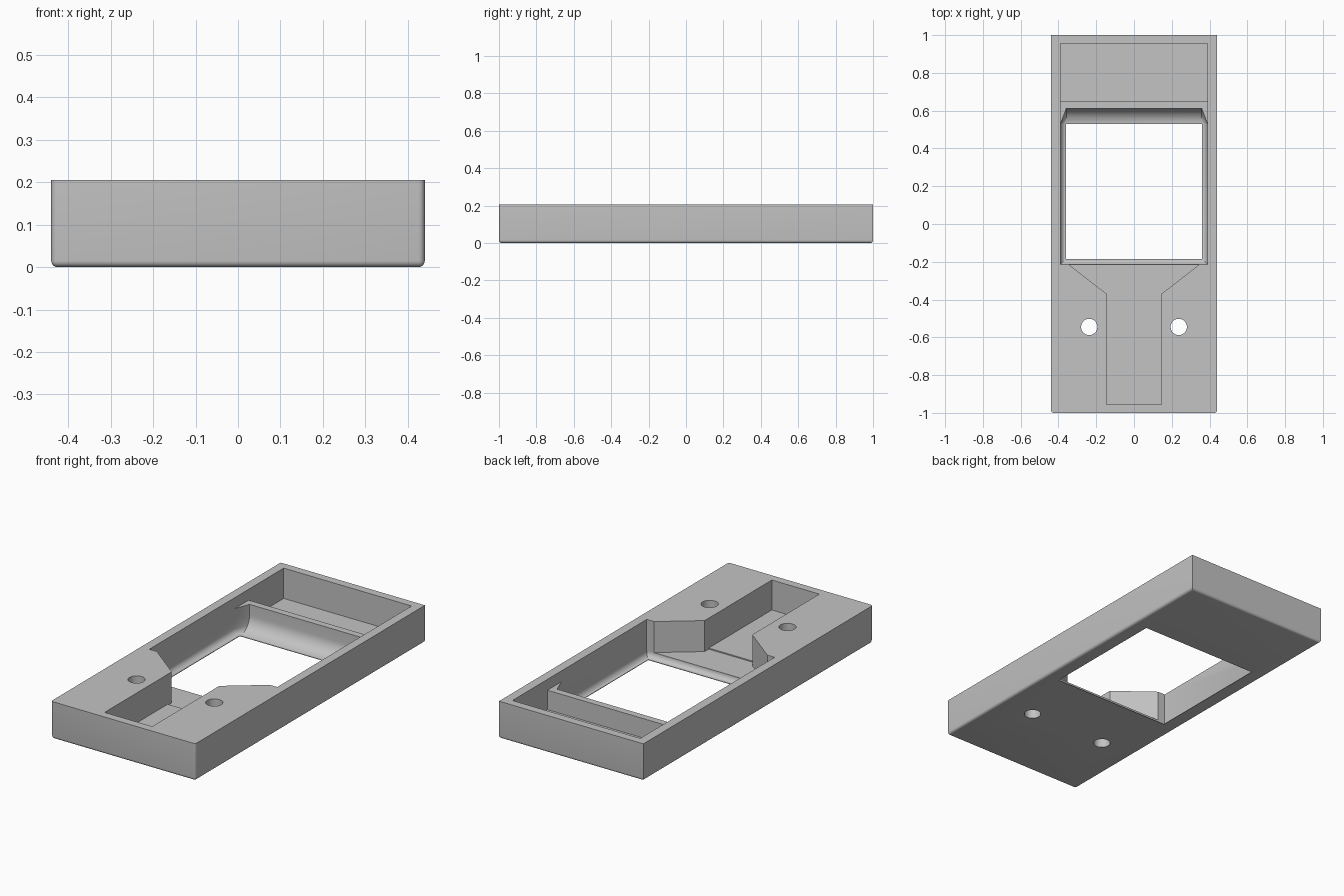
import bpy, bmesh, math
from mathutils import Matrix

if "Cube" in bpy.data.objects:
    bpy.data.objects.remove(bpy.data.objects["Cube"], do_unlink=True)

TOP = 0.205
ABOVE = 0.3

grey = bpy.data.materials.new("plain_grey")
grey.use_nodes = True
grey.diffuse_color = (0.55, 0.55, 0.55, 1)
grey.node_tree.nodes["Principled BSDF"].inputs["Base Color"].default_value = (0.55, 0.55, 0.55, 1)


def add_object(name, bm):
    bmesh.ops.recalc_face_normals(bm, faces=bm.faces)
    mesh = bpy.data.meshes.new(name)
    bm.to_mesh(mesh)
    bm.free()
    mesh.materials.append(grey)
    obj = bpy.data.objects.new(name, mesh)
    bpy.context.collection.objects.link(obj)
    return obj


def loft(name, sections):
    """Closed solid through rings of equal point count; each section is (z, outline)."""
    bm = bmesh.new()
    rings = [[bm.verts.new((x, y, z)) for x, y in outline] for z, outline in sections]
    n = len(rings[0])
    for low, high in zip(rings, rings[1:]):
        for i in range(n):
            j = (i + 1) % n
            bm.faces.new((low[i], low[j], high[j], high[i]))
    bm.faces.new(rings[0][::-1])
    bm.faces.new(rings[-1])
    return add_object(name, bm)


def mirrored(right_side):
    """Full outline from the points on the +x side."""
    return right_side + [(-x, y) for x, y in reversed(right_side)]


def prism(name, right_side, z0, z1=ABOVE):
    outline = mirrored(right_side)
    return loft(name, [(z0, outline), (z1, outline)])


# Body: a long block with rounded bottom edges and rounded front corners
bm = bmesh.new()
bmesh.ops.create_cube(bm, size=1, matrix=Matrix.Translation((0, 0, TOP / 2))
                      @ Matrix.Diagonal((0.88, 2, TOP, 1)))
round_edges = []
for e in bm.edges:
    a, b = (v.co for v in e.verts)
    at_bottom = max(a.z, b.z) < 0.01
    front_corner = abs(a.z - b.z) > 0.1 and a.y < 0
    if at_bottom or front_corner:
        round_edges.append(e)
bmesh.ops.bevel(bm, geom=round_edges, offset=0.015, segments=5, profile=0.5, affect='EDGES')
body = add_object("housing_body", bm)

# Window opening: walls that curve inward at the bottom, most strongly at the back
LIP = 0.003


def window_outline(z):
    def inset(r):
        h = min(max(z - LIP, 0), r)
        return r - math.sqrt(r * r - (r - h) ** 2)
    side = 0.39 - inset(0.03)
    return mirrored([(side, -0.215 + inset(0.03)), (side, 0.527), (0.358, 0.612 - inset(0.082))])


steps = [math.radians(9 * i) for i in range(11)]
levels = sorted({round(LIP + r * (1 - math.cos(t)), 5) for r in (0.03, 0.082) for t in steps})
sections = [(z, window_outline(z)) for z in [-0.05] + levels + [ABOVE]]
cutters = [loft("window_cutter", sections)]

# Back pocket, low rib top, front slot and its flared mouth
cutters.append(prism("back_pocket_cutter", [(0.39, 0.65), (0.39, 0.955)], 0.038))
cutters.append(prism("rib_top_cutter", [(0.39, 0.5), (0.39, 0.7)], 0.145))
cutters.append(prism("slot_cutter", [(0.145, -0.955), (0.145, -0.39)], 0.04))
cutters.append(prism("flare_cutter", [(0.145, -0.405), (0.145, -0.37), (0.345, -0.215),
                                      (0.345, -0.2)], 0.034))

# Two through holes beside the slot
for side in (-1, 1):
    ring = [(side * 0.237 + 0.043 * math.cos(math.tau * i / 40),
             -0.545 + 0.043 * math.sin(math.tau * i / 40)) for i in range(40)]
    cutters.append(loft("hole_cutter", [(-0.05, ring), (ABOVE, ring)]))

# Carve the body, then drop the cutters
for cutter in cutters:
    cutter.hide_render = True
    mod = body.modifiers.new(cutter.name, 'BOOLEAN')
    mod.operation = 'DIFFERENCE'
    mod.solver = 'EXACT'
    mod.object = cutter
bpy.context.view_layer.update()
carved = bpy.data.meshes.new_from_object(body.evaluated_get(bpy.context.evaluated_depsgraph_get()))
body.modifiers.clear()
body.data = carved
body.data.materials.clear()
body.data.materials.append(grey)
for cutter in cutters:
    bpy.data.objects.remove(cutter, do_unlink=True)

bpy.ops.object.select_all(action='DESELECT')
body.select_set(True)
bpy.context.view_layer.objects.active = body
bpy.ops.object.shade_smooth_by_angle(angle=math.radians(30))
